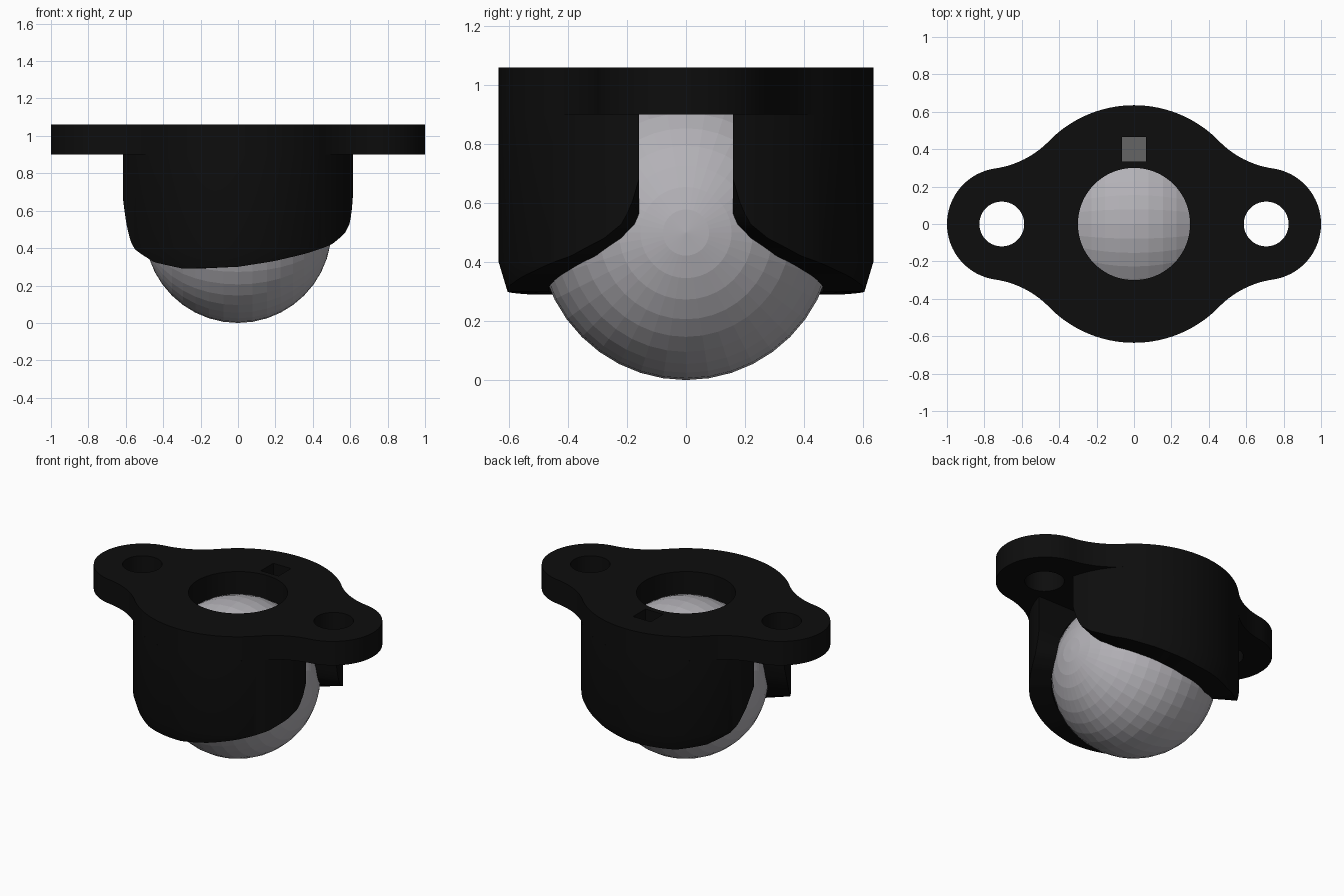
import bpy, bmesh
from math import sin, cos, pi, radians, sqrt, atan2, asin

cube = bpy.data.objects.get("Cube")
if cube:
    bpy.data.objects.remove(cube, do_unlink=True)


def material(name, rgb):
    m = bpy.data.materials.new(name)
    m.use_nodes = True
    m.diffuse_color = (*rgb, 1)
    m.node_tree.nodes["Principled BSDF"].inputs["Base Color"].default_value = (*rgb, 1)
    return m


black = material("black plastic", (0.004, 0.004, 0.004))
steel = material("ball grey", (0.45, 0.44, 0.47))
dim = material("dark grey", (0.13, 0.13, 0.13))


def add_mesh(name, bm, mat, smooth=True):
    me = bpy.data.meshes.new(name)
    bmesh.ops.recalc_face_normals(bm, faces=bm.faces)
    bm.to_mesh(me)
    bm.free()
    ob = bpy.data.objects.new(name, me)
    bpy.context.collection.objects.link(ob)
    me.materials.append(mat)
    if smooth:
        shade(ob)
    return ob


def shade(ob):
    bpy.ops.object.select_all(action='DESELECT')
    ob.select_set(True)
    bpy.context.view_layer.objects.active = ob
    bpy.ops.object.shade_smooth_by_angle(angle=radians(30))


def arc(cx, cy, r, a0, a1, n):
    return [(cx + r * cos(a0 + (a1 - a0) * i / n), cy + r * sin(a0 + (a1 - a0) * i / n))
            for i in range(n)]


# Main dimensions
R, LOBE, LOBE_X, FILLET = 0.635, 0.30, 0.70, 0.50
SEAT, TOP, SLOT, CENTRE = 0.505, 0.90, 0.16, 0.50

# Flange outline: central disc blended into two ear lobes
d = R + FILLET
a = math_a = atan2(sqrt(1 - ((d * d + LOBE_X ** 2 - (LOBE + FILLET) ** 2) / (2 * d * LOBE_X)) ** 2),
                   (d * d + LOBE_X ** 2 - (LOBE + FILLET) ** 2) / (2 * d * LOBE_X))
fx, fy = d * cos(a), d * sin(a)
b = atan2(fy, fx - LOBE_X)
quarter = (arc(LOBE_X, 0, LOBE, 0, b, 16)
           + arc(fx, fy, FILLET, b + pi, a + pi, 14)[::1]
           + arc(0, 0, R, a, pi / 2, 14))
half = quarter + [(0, R)] + [(-x, y) for x, y in quarter[:0:-1]]
outline = half + [(-x, -y) for x, y in half]

# Flange with bolt holes, centre opening and a small square pocket
curve = bpy.data.curves.new("flange", 'CURVE')
curve.dimensions = '2D'
curve.fill_mode = 'BOTH'
curve.extrude = 0.08
P = 0.065
pocket = [(-P, 0.4 - P), (P, 0.4 - P), (P, 0.4 + P), (-P, 0.4 + P)]
loops = [outline, arc(0, 0, 0.3, 0, 2 * pi, 64), pocket]
loops += [arc(s * 0.707, 0, 0.12, 0, 2 * pi, 40) for s in (-1, 1)]
for pts in loops:
    sp = curve.splines.new('POLY')
    sp.points.add(len(pts) - 1)
    for p, (x, y) in zip(sp.points, pts):
        p.co = (x, y, 0, 1)
    sp.use_cyclic_u = True
flange = bpy.data.objects.new("flange", curve)
flange.location.z = TOP + 0.08
bpy.context.collection.objects.link(flange)
curve.materials.append(black)
bpy.ops.object.select_all(action='DESELECT')
flange.select_set(True)
bpy.context.view_layer.objects.active = flange
bpy.ops.object.convert(target='MESH')
shade(flange)

# Pocket floor
bm = bmesh.new()
bm.faces.new([bm.verts.new((x, y, TOP + 0.005)) for x, y in pocket])
add_mesh("pocket_floor", bm, dim, False)

# Lower rim height around one shell, as (degrees from +x, height)
RIM = [(14.6, .68), (17, .59), (20, .53), (26, .48), (38, .42), (55, .37), (72, .33), (90, .30),
       (119, .29), (137, .325), (150, .39), (155, .44), (160, .53), (165.4, .66)]


def rim(t):
    for (t0, z0), (t1, z1) in zip(RIM, RIM[1:]):
        if t <= t1:
            return z0 + (z1 - z0) * (t - t0) / (t1 - t0)
    return RIM[-1][1]


def section(t):
    """Closed wall section: straight outside, chamfered foot, spherical seat inside."""
    z = rim(t)
    knee = max(z, 0.4)
    foot = R - 0.3 * (knee - z)
    pts = [(R, TOP), (R, knee), (foot, z)]
    for i in range(13):
        h = z + (TOP - z) * i / 12
        pts.append((sqrt(SEAT ** 2 - (h - CENTRE) ** 2), h))
    out = []
    for r, h in pts:
        y = max(r * sin(radians(t)), SLOT)
        x = sqrt(r * r - y * y) * (1 if t < 90 else -1)
        out.append((x, y, h))
    return out


# Two mirrored shells that hold the ball, with a slot between them
def shell(name, side):
    bm = bmesh.new()
    n = 80
    t0, t1 = RIM[0][0], RIM[-1][0]
    rows = [[bm.verts.new((x, side * y, z)) for x, y, z in section(t0 + (t1 - t0) * i / n)]
            for i in range(n + 1)]
    for p, q in zip(rows, rows[1:]):
        for j in range(len(p)):
            k = (j + 1) % len(p)
            bm.faces.new((p[j], p[k], q[k], q[j]))
    bm.faces.new(rows[0])
    bm.faces.new(rows[-1])
    bmesh.ops.remove_doubles(bm, verts=bm.verts, dist=1e-5)
    add_mesh(name, bm, black)


shell("front_shell", -1)
shell("back_shell", 1)

# Faceted ball with its poles along x
bpy.ops.mesh.primitive_uv_sphere_add(segments=40, ring_count=20, radius=0.5,
                                     location=(0, 0, CENTRE), rotation=(0, pi / 2, 0))
ball = bpy.context.object
ball.name = "ball"
ball.data.materials.append(steel)
